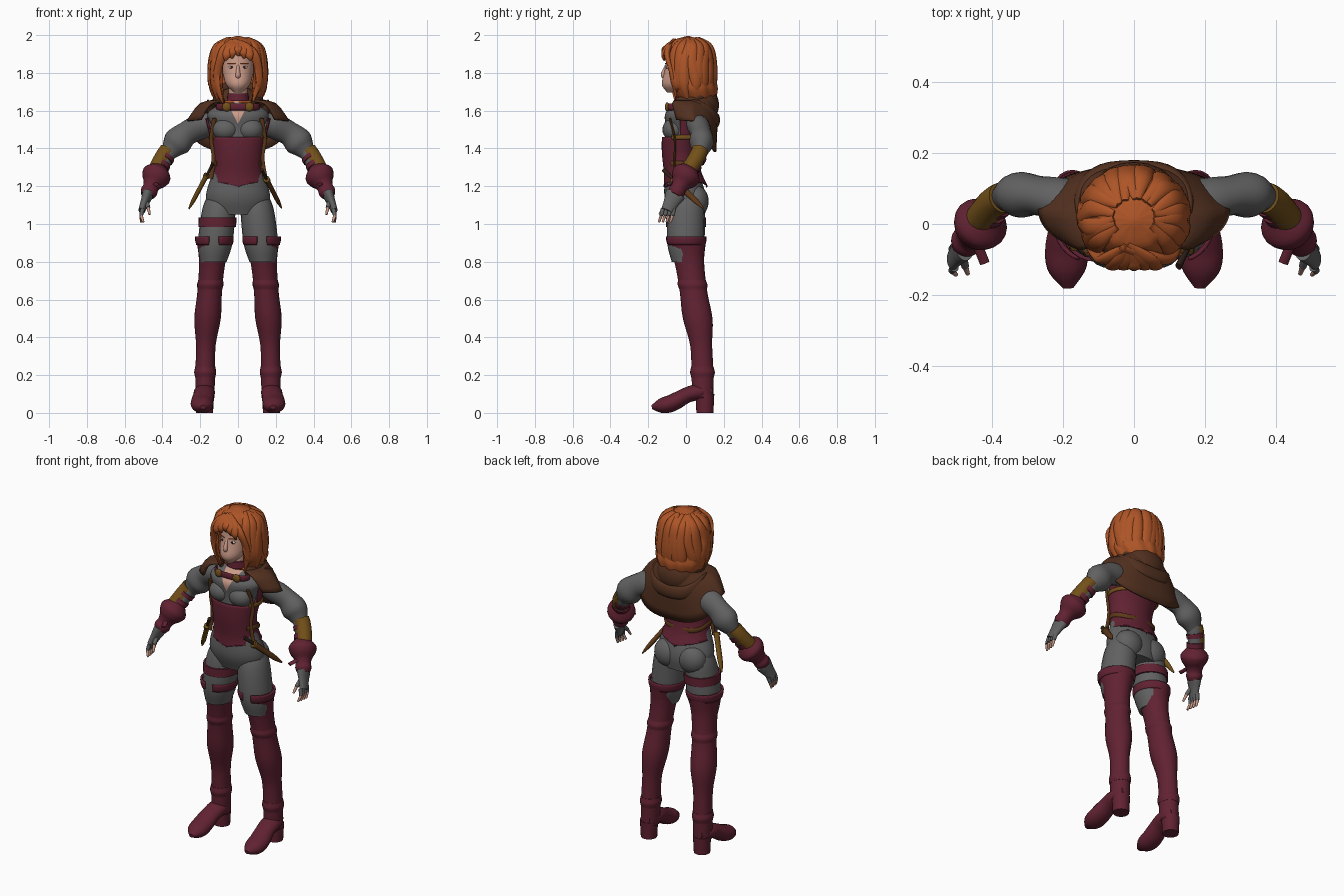
import bpy, bmesh, math, random
from mathutils import Vector, Matrix
from mathutils.bvhtree import BVHTree

if "Cube" in bpy.data.objects:
    bpy.data.objects.remove(bpy.data.objects["Cube"])
random.seed(4)
X, Y, Z = Vector((1, 0, 0)), Vector((0, 1, 0)), Vector((0, 0, 1))
finished_parts = []


def material(name, *colour):
    made = bpy.data.materials.new(name)
    made.use_nodes = True
    made.diffuse_color = (*colour, 1)
    made.node_tree.nodes["Principled BSDF"].inputs["Base Color"].default_value = (*colour, 1)
    return made


hair = material("ginger hair", .42, .09, .02)
skin = material("skin", .6, .33, .25)
red = material("wine red leather", .12, .016, .032)
grey = material("grey cloth", .12, .12, .12)
brown = material("brown cape", .085, .03, .014)
leather = material("tan leather", .11, .04, .01)
gold = material("old gold", .17, .08, .01)
white = material("eye white", .6, .6, .55)
dark = material("dark brown", .03, .015, .01)
lips = material("lips", .4, .13, .1)


def finish(name, bm, mat):
    bmesh.ops.recalc_face_normals(bm, faces=bm.faces[:])
    for face in bm.faces:
        face.smooth = True
    mesh = bpy.data.meshes.new(name)
    bm.to_mesh(mesh)
    bm.free()
    mesh.materials.append(mat)
    part = bpy.data.objects.new(name, mesh)
    bpy.context.collection.objects.link(part)
    finished_parts.append(part)
    return part


def blend(rows, t):
    """Smooth values at fraction t through a list of tuples."""
    last = len(rows) - 1
    t *= last
    i = min(int(t), last - 1)
    t -= i
    a, b, c, d = (rows[min(max(i + k, 0), last)] for k in (-1, 0, 1, 2))
    return [q + t / 2 * (r - p + t * (2 * p - 5 * q + 4 * r - w + t * (3 * (q - r) + w - p)))
            for p, q, r, w in zip(a, b, c, d)]


def span(rows, start, end, shift=Vector()):
    return [Vector(blend(rows, start + (end - start) * k / 6)) + shift for k in range(7)]


def around(width, depth, y, z, rise, reach, count=13):
    """Arc of points about the body; a negative depth puts it at the front."""
    arc = []
    for k in range(count):
        angle = math.radians(reach) * (2 * k / (count - 1) - 1)
        sine, cosine = math.sin(angle), math.cos(angle)
        arc.append((math.copysign(abs(sine) ** .7, sine) * width, y + depth * cosine, z + rise * max(0, cosine)))
    return arc


def tube(name, path, widths, mat, depth=1, side=1, flat=False, ref=X, segments=20, steps=24, ripple=0, caps=True):
    """Loft of ellipses along a path, with widths spread evenly over its length."""
    centres = [Vector(blend(path, i / steps)) for i in range(steps + 1)]
    sizes = [blend([(w,) for w in widths], i / steps)[0] if len(widths) > 1 else widths[0] for i in range(steps + 1)]
    bm = bmesh.new()
    rings = []
    for i, (centre, size) in enumerate(zip(centres, sizes)):
        along = (centres[min(i + 1, steps)] - centres[max(i - 1, 0)]).normalized()
        across = ref if flat else (ref - along * ref.dot(along)).normalized()
        other = Y if flat else along.cross(across)
        ring = []
        for k in range(segments):
            angle = math.tau * k / segments
            wave = size * (1 + ripple * math.sin(12 * angle + i / 4))
            spot = centre + across * wave * math.cos(angle) + other * wave * depth * math.sin(angle)
            ring.append(bm.verts.new((spot.x * side, spot.y, spot.z)))
        rings.append(ring)
    for lower, upper in zip(rings, rings[1:]):
        for k in range(segments):
            bm.faces.new((lower[k], lower[k - 1], upper[k - 1], upper[k]))
    if caps:
        bm.faces.new(rings[0])
        bm.faces.new(rings[-1])
    return finish(name, bm, mat)


def ball(name, centre, size, mat):
    bm = bmesh.new()
    bmesh.ops.create_uvsphere(bm, u_segments=20, v_segments=14, radius=1,
                              matrix=Matrix.Translation(centre) @ Matrix.Diagonal((*size, 1)))
    finish(name, bm, mat)


def carve(part, planes, rule, paint=None):
    """Cut along planes, then delete or recolour the faces picked by the rule."""
    bm = bmesh.new()
    bm.from_mesh(part.data)
    for spot, normal in planes:
        bmesh.ops.bisect_plane(bm, geom=bm.verts[:] + bm.edges[:] + bm.faces[:], plane_co=spot, plane_no=normal)
    picked = [face for face in bm.faces if rule(face.calc_center_median())]
    if paint:
        part.data.materials.append(paint)
        for face in picked:
            face.material_index = 1
    else:
        bmesh.ops.delete(bm, geom=picked, context="FACES")
    bm.to_mesh(part.data)
    bm.free()


def thicken(part, amount):
    modifier = part.modifiers.new("thickness", "SOLIDIFY")
    modifier.thickness = amount
    modifier.offset = -1


# Torso with V neckline
torso = tube("torso", [(0, .01, 1.05), (0, -.03, 1.4), (0, .01, 1.65)], (.14, .17, .135, .115, .13, .16, .055),
             grey, depth=.65, flat=True, segments=40, steps=36)
tip = Vector((0, 0, 1.53))
carve(torso, [(tip, X - Z / 2), (tip, X + Z / 2)],
      lambda c: c.y < 0 and abs(c.x) < (c.z - tip.z) / 2, skin)
tube("neck", [(0, .01, 1.6), (0, 0, 1.75)], (.05,), skin, flat=True)
for side in (1, -1):
    ball("bust", (side * .065, -.065, 1.5), (.07, .06, .06), grey)
    ball("buttock", (side * .08, .05, 1.12), (.085, .07, .085), grey)

# Corset, high at the back, with gold stitches
corset = tube("corset", [(0, 0, 1.19), (0, -.03, 1.38), (0, .01, 1.56)], (.155, .127, .125, .146, .165),
              red, depth=.72, flat=True, segments=40, caps=False)
carve(corset, [(Z * 1.46, Z), (Y * -.03, Y), (Z * 1.2, X / 5 - Z), (Z * 1.2, X / 5 + Z)],
      lambda c: (c.z > 1.46 and c.y < -.03) or c.z < 1.2 + abs(c.x) / 5)
bm = bmesh.new()
bm.from_mesh(corset.data)
surface = BVHTree.FromBMesh(bm)
bm.free()
thicken(corset, .008)
for i in range(16):
    start = Vector((random.uniform(-.07, .07), -.13, random.uniform(1.25, 1.43)))
    stride = X / 50 if i % 2 else Z / 50
    stitch = [surface.find_nearest(start + stride * k)[0] for k in (0, 1)]
    tube("stitch", stitch, (.0025,), gold, ref=Y, segments=6, steps=2)

# Choker, collar band, clasps and belts
tube("choker", [(0, 0, 1.65), (0, 0, 1.69)], (.06, .055), red, flat=True)
tube("collar_band", around(.11, -.06, -.04, 1.62, 0, 80), (.018,), red, depth=.4, ref=Z)
for side in (1, -1):
    ball("clasp", (side * .06, -.1, 1.62), (.024, .012, .024), gold)
tube("chest_strap", around(.15, .1, -.01, 1.46, 0, 130), (.012,), gold, depth=.5, ref=Z)
tube("back_belt", around(.135, .09, -.02, 1.32, -.03, 130), (.014,), leather, depth=.4, ref=Z)

# Cape surface between three rails, with the lowered hood
rails = [around(.1, .1, .03, 1.66, .06, 140, 41), around(.2, .135, .03, 1.64, -.07, 140, 41),
         around(.27, .12, .04, 1.55, -.17, 140, 41)]
bm = bmesh.new()
grid = [[bm.verts.new(spot) for spot in span(column, 0, 1)] for column in zip(*rails)]
for left, right in zip(grid, grid[1:]):
    for k in range(6):
        bm.faces.new((left[k], right[k], right[k + 1], left[k + 1]))
thicken(finish("cape", bm, brown), .012)
ball("hood_bag", (0, .09, 1.63), (.12, .085, .1), brown)
tube("hood_roll", around(.11, .1, .03, 1.65, .07, 140), (.02, .035, .035, .035, .02), brown, depth=.7, ref=Z)
tube("hood_fold", around(.16, .11, .05, 1.65, -.1, 100), (.01, .035, .04, .035, .01), brown, depth=.5, ref=Z)

# Head and face
tube("head", [(0, -.075, 1.695), (0, -.01, 1.83), (0, 0, 1.96)], (.02, .064, .08, .085, .08, .04),
     skin, depth=1.2, flat=True, segments=32)
tube("nose", [(0, -.105, 1.84), (0, -.12, 1.79), (0, -.1, 1.77)], (.006, .013, .01), skin)
for side in (1, -1):
    ball("eye", (side * .034, -.097, 1.83), (.016, .008, .008), white)
    ball("iris", (side * .034, -.103, 1.83), (.007, .004, .007), dark)
    tube("eyebrow", [(.015, -.11, 1.85), (.055, -.09, 1.85)], (.003,), hair, side=side, ref=Z, segments=8)
ball("mouth", (0, -.1, 1.75), (.02, .008, .006), lips)

# Hair shell with an open face, then layered locks
dome = [.15 * (1 - (k / 12.01) ** 4) ** .5 * min(1, .7 + k / 9) for k in range(13)]
shell = tube("hair_shell", [(0, .05, 1.64), (0, .02, 1.82), (0, .01, 1.995)], dome, hair,
             depth=.87, flat=True, segments=72, steps=40, ripple=.025)
carve(shell, [(X * .085, X), (X * -.085, X), (Z * 1.89, Z)],
      lambda c: c.z < 1.89 and c.y < .02 and abs(c.x) < .085)
thicken(shell, .015)
for i in range(17):
    angle = math.radians(-40 + 260 * i / 16)
    outward = Vector((math.cos(angle), math.sin(angle) * .9, 0)) / 7
    sideways = Vector((-math.sin(angle), math.cos(angle), 0))
    lock = [outward * reach + sideways * random.uniform(-.015, .015) + Vector((0, .02, height))
            for height, reach in ((1.985, .4), (1.94, .85), (1.85, 1), (1.74, 1), (random.uniform(1.64, 1.7), .8))]
    tube("hair_lock", lock, (.01, .026, .032, .03, .006), hair, depth=.5, ref=sideways, segments=10)
for side in (1, -1):
    tube("face_lock", [(-.03, -.07, 1.97), (side * .08, -.1, 1.9), (side * .11, -.07, 1.78), (side * .08, -.05, 1.65)],
         (.015, .028, .022, .02, .005), hair, depth=.6, segments=12)
for k in range(-2, 3):
    edge = k * .03
    low = 1.89 - abs(k) / 80
    tube("fringe", [(-.02, -.06, 1.975), (edge * .7, -.1, 1.94), (edge, -.12, low + .03), (edge * 1.1, -.115, low)],
         (.012, .024, .022, .006), hair, depth=.5, segments=12)

arm = [(.13, .05, 1.54), (.27, .08, 1.48), (.37, .07, 1.37), (.44, -.01, 1.24), (.48, -.06, 1.15), (.51, -.1, 1.07)]
leg = [(.175, .09, .08), (.17, .08, .36), (.15, .04, .64), (.125, 0, .92)]
for side in (1, -1):
    # Sleeve, forearm and bracer
    tube("sleeve", span(arm, 0, .4), (.055, .07, .065, .075, .04), grey, depth=.85, side=side)
    tube("forearm", span(arm, .34, .7), (.042, .036), grey, side=side)
    tube("bracer", span(arm, .38, .54, (X + Z) / 100), (.044,), gold, side=side)
    for t in (.42, .48):
        tube("bracer_strap", span(arm, t, t + .03), (.047,), red, side=side)
    # Flared glove and fingerless hand
    tube("glove", span(arm, .51, .8), (.04, .076, .07, .05, .042, .045, .036), red, side=side)
    tube("glove_tab", [(.44, -.06, 1.215), (.42, -.11, 1.2)], (.014,), red, depth=.5, side=side, segments=8)
    tube("palm", span(arm, .78, 1), (.03, .022, .018), grey, depth=1.8, side=side)
    for k in range(4):
        knuckle = Vector((.505, -.063 - k / 50, 1.08))
        middle = knuckle + Vector((.008, -.008, -.035))
        fingertip = middle + Vector((-k / 250, -.012, -.035))
        tube("finger_sleeve", [knuckle, middle], (.012, .01), grey, side=side, segments=10)
        tube("finger", [middle, fingertip], (.009, .006), skin, side=side, segments=10)
    thumb = [(.485, -.085, 1.12), (.475, -.12, 1.085), (.468, -.14, 1.05)]
    tube("thumb_sleeve", thumb[:2], (.014, .011), grey, side=side, segments=10)
    tube("thumb", thumb[1:], (.009, .006), skin, side=side, segments=10)

    # Thigh and tall boot with a notched cuff
    tube("thigh", [(.13, 0, .8), (.11, 0, 1), (.09, .01, 1.17)], (.07, .09, .092, .085, .06), grey, depth=1.08, side=side, flat=True)
    shaft = tube("boot", leg, (.05, .052, .052, .07, .065, .07, .096), red, depth=1.12, side=side, flat=True,
                 segments=28, caps=False)
    cuff = tube("boot_cuff", [(.125, 0, .89), (.125, 0, .935)], (.096, .102, .102), red, depth=1.06, side=side, flat=True,
                segments=28, steps=4, caps=False)
    for part in (shaft, cuff):
        carve(part, [(X * side * .1, X), (X * side * .155, X), (Z * .84, Z)],
              lambda c: c.z > .84 and c.y < 0 and .1 < abs(c.x) < .155)
        thicken(part, .012)
    for t in (.15, .68):
        tube("boot_fold", span(leg, t, t + .06), (.05 + t / 45, .055 + t / 45, .05 + t / 45), red, depth=1.12, side=side, flat=True)
    tube("foot", [(.175, .14, .12), (.18, .02, .1), (.19, -.08, .05), (.185, -.18, .03)], (.03, .055, .055, .06, .055, .015),
         red, depth=.75, side=side)
    tube("heel", [(.177, .1, 0), (.177, .1, .1)], (.045, .05), red, side=side, flat=True)

    # Harness strap down the side of the chest
    tube("harness", [(.125, -.085, 1.56), (.14, -.06, 1.45), (.128, -.06, 1.35), (.145, -.06, 1.24)], (.012,),
         leather, depth=.5, side=side, segments=10)

# Thigh strap on the right leg only
tube("thigh_strap", [(-.11, 0, .985), (-.108, 0, 1.035)], (.1,), red, depth=1.06, flat=True, segments=28)


def dagger(top, end, sheath):
    top, end = Vector(top), Vector(end)
    for name, start, stop, widths, mat in (("sheath", 0, 1, (.018, .017, .016, .005), sheath),
                                           ("guard", -.06, 0, (.024,), gold), ("grip", -.4, -.06, (.012, .009), dark)):
        tube("dagger_" + name, [top.lerp(end, start), top.lerp(end, stop)], widths, mat, depth=.75, ref=Y, segments=10)


dagger((.155, -.06, 1.23), (.23, .09, 1.085), leather)
dagger((-.17, -.05, 1.25), (-.26, .03, 1.08), gold)

bpy.ops.object.select_all(action="DESELECT")
for part in finished_parts:
    part.select_set(True)
bpy.context.view_layer.objects.active = finished_parts[0]
bpy.ops.object.shade_smooth_by_angle(angle=math.radians(50))
